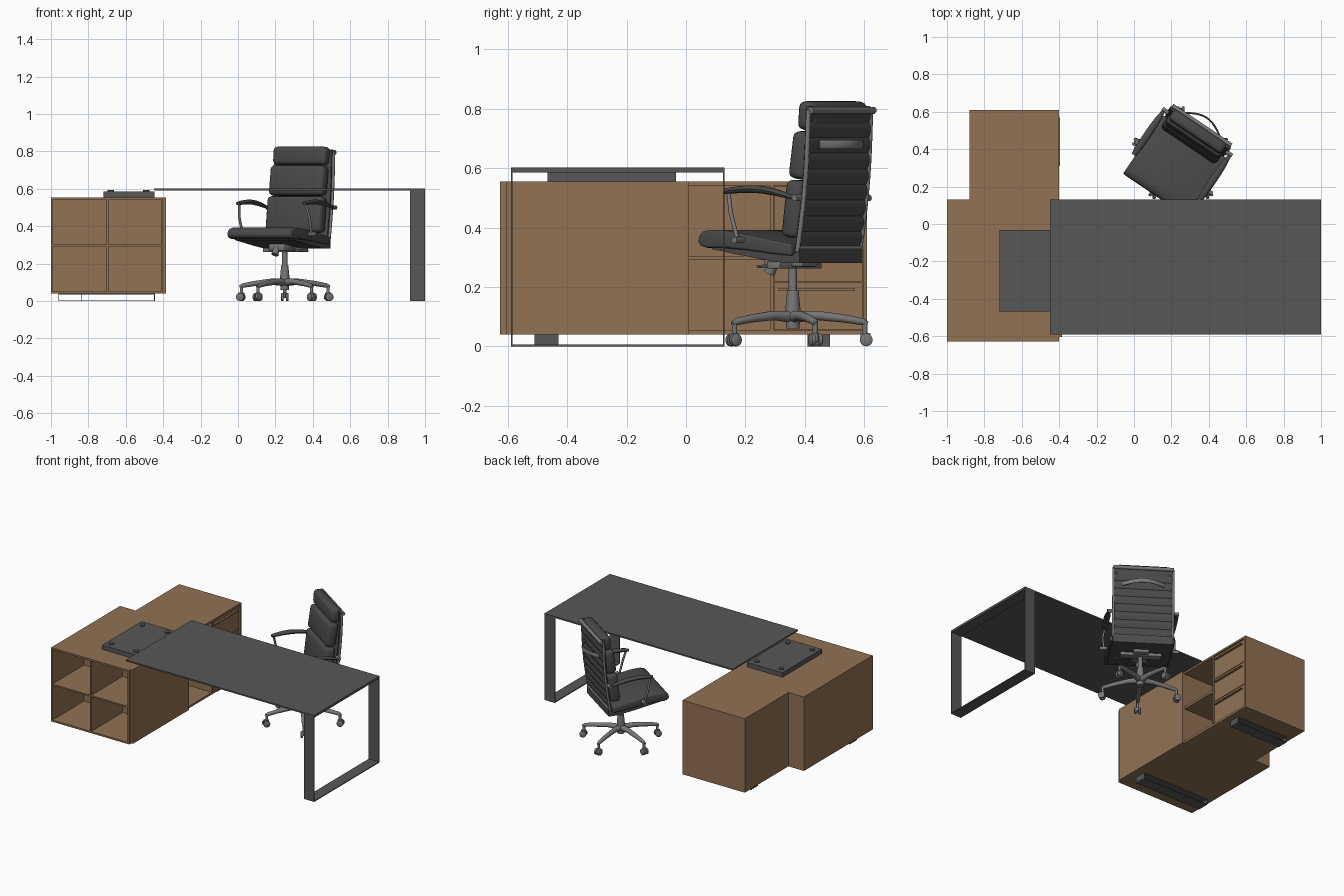
import bpy, bmesh, math
from mathutils import Matrix, Vector as V

if "Cube" in bpy.data.objects:
    bpy.data.objects.remove(bpy.data.objects["Cube"])

def material(name, c):
    m = bpy.data.materials.new(name)
    m.diffuse_color = (*c, 1)
    m.use_nodes = True
    m.node_tree.nodes["Principled BSDF"].inputs["Base Color"].default_value = m.diffuse_color
    return m

WOOD = material("brown wood", (0.285, 0.168, 0.088))
DARK = material("dark grey lacquer", (0.095, 0.095, 0.095))
LEATHER = material("charcoal leather", (0.068, 0.068, 0.068))
METAL = material("grey metal", (0.19, 0.19, 0.19))

WORLD = Matrix()
CHAIR = Matrix.Translation((0.25, 0.36, 0)) @ Matrix.Rotation(math.radians(-34), 4, 'Z')

def finish(name, bm, mat, M, bevel=0, segs=3):
    bmesh.ops.recalc_face_normals(bm, faces=bm.faces)
    if bevel:
        sharp = [e for e in bm.edges if e.calc_face_angle(0) > 0.6]
        bmesh.ops.bevel(bm, geom=sharp, offset=bevel, segments=segs, profile=0.5,
                        affect='EDGES', clamp_overlap=True)
    for f in bm.faces:
        f.smooth = True
    for e in bm.edges:
        e.smooth = e.calc_face_angle(0) < math.radians(35)
    bm.transform(M)
    me = bpy.data.meshes.new(name)
    bm.to_mesh(me)
    bm.free()
    me.materials.append(mat)
    ob = bpy.data.objects.new(name, me)
    bpy.context.collection.objects.link(ob)
    return ob

def box(name, x, y, z, mat=WOOD, M=WORLD, bevel=0, tilt=0):
    bm = bmesh.new()
    bmesh.ops.create_cube(bm, size=1)
    bm.transform(Matrix.Diagonal((x[1]-x[0], y[1]-y[0], z[1]-z[0], 1)))
    c = V((sum(x)/2, sum(y)/2, sum(z)/2))
    return finish(name, bm, mat, M @ Matrix.Translation(c) @ Matrix.Rotation(tilt, 4, 'X'), bevel)

def prism(name, pts, x0, x1, mat, M, bevel=0):
    """Extrude a (y, z) outline along x."""
    bm = bmesh.new()
    f = bm.faces.new([bm.verts.new((x0, y, z)) for y, z in pts])
    g = bmesh.ops.extrude_face_region(bm, geom=[f])
    bmesh.ops.translate(bm, verts=[v for v in g['geom'] if isinstance(v, bmesh.types.BMVert)],
                        vec=(x1-x0, 0, 0))
    return finish(name, bm, mat, M, bevel)

def sweep(name, path, radii, mat, M=CHAIR, flat=1.0, n=14):
    """Sweep a round or flattened section along a path."""
    bm = bmesh.new()
    path = [V(p) for p in path]
    if not isinstance(radii, (list, tuple)):
        radii = [radii] * len(path)
    d = (path[-1] - path[0]).normalized()
    ref = V((0, 0, 1)) if abs(d.z) < 0.8 else V((0, 1, 0))
    rings = []
    for i, p in enumerate(path):
        t = (path[min(i+1, len(path)-1)] - path[max(i-1, 0)]).normalized()
        u = t.cross(ref).normalized()
        v = u.cross(t)
        rings.append([bm.verts.new(p + radii[i] * (u*math.cos(a) + v*flat*math.sin(a)))
                      for a in (2*math.pi*k/n for k in range(n))])
    for a, b in zip(rings, rings[1:]):
        for k in range(n):
            bm.faces.new((a[k], a[(k+1) % n], b[(k+1) % n], b[k]))
    bm.faces.new(rings[0])
    bm.faces.new(rings[-1])
    return finish(name, bm, mat, M)

# --- desk: thin top and flat-band loop leg ---
box("desk_top", (-0.45, 1), (-0.59, 0.13), (0.592, 0.602), DARK)
for nm, y, z in (("front", (-0.59, -0.584), (0, 0.592)), ("back", (0.124, 0.13), (0, 0.592)),
                 ("bottom", (-0.584, 0.124), (0, 0.006)), ("upper", (-0.584, 0.124), (0.586, 0.592))):
    box("leg_band_" + nm, (0.92, 1), y, z, DARK)

# --- raised plate on the cabinet with four spacers ---
box("support_plate", (-0.72, -0.447), (-0.467, -0.033), (0.555, 0.586), DARK)
for x in (-0.68, -0.49):
    for y in (-0.42, -0.08):
        sweep("plate_spacer", [(x, y, 0.585), (x, y, 0.594)], 0.017, DARK, WORLD, n=20)

# --- cabinet: front cubbies ---
Z0, Z1 = 0.04, 0.555
Y0, YB = -0.627, -0.28
box("cabinet_core", (-1, -0.40), (YB, 0.01), (Z0, Z1))
for x in ((-1, -0.99), (-0.703, -0.693), (-0.412, -0.40)):
    box("cubby_upright", x, (Y0, YB), (Z0, Z1))
for x in ((-0.99, -0.703), (-0.693, -0.412)):
    for z in ((Z0, 0.052), (0.293, 0.303), (0.543, Z1)):
        box("cubby_board", x, (Y0, YB), z)
box("sliding_door", (-0.40, -0.386), (-0.605, 0.01), (Z0, Z1))

# --- cabinet: rear wing with open shelf and drawers ---
box("wing_corner", (-1, -0.78), (0.01, 0.13), (Z0, Z1))
box("wing_back", (-0.88, -0.78), (0.13, 0.61), (Z0, Z1))
box("wing_floor", (-0.78, -0.40), (0.01, 0.61), (Z0, 0.055))
box("wing_top", (-0.78, -0.40), (0.01, 0.61), (0.542, Z1))
box("wing_side", (-0.78, -0.40), (0.597, 0.61), (0.055, 0.542))
box("wing_divider", (-0.78, -0.40), (0.283, 0.295), (0.055, 0.542))
box("wing_shelf", (-0.78, -0.405), (0.01, 0.283), (0.29, 0.305))
for i in range(3):
    z = 0.057 + i * 0.162
    box("drawer", (-0.78, -0.408), (0.297, 0.595), (z, z + 0.158))
    box("drawer_pull", (-0.408, -0.395), (0.31, 0.57), (z + 0.13, z + 0.137))

# --- cabinet feet: flat-band loops ---
for x0, y in ((-0.96, (-0.51, -0.43)), (-0.84, (0.41, 0.485))):
    box("foot_bottom", (x0, -0.445), y, (0, 0.004), DARK)
    box("foot_upper", (x0, -0.445), y, (0.036, 0.04), DARK)
    for x in (x0, -0.449):
        box("foot_end", (x, x + 0.004), y, (0.004, 0.036), DARK)

# --- chair seat ---
prism("seat_cushion", [(-0.25, 0.352), (-0.246, 0.372), (-0.232, 0.386), (-0.205, 0.392),
      (-0.15, 0.391), (-0.05, 0.376), (0.05, 0.358), (0.13, 0.345), (0.13, 0.305),
      (0.05, 0.312), (-0.05, 0.324), (-0.15, 0.333), (-0.215, 0.332), (-0.24, 0.338)],
      -0.205, 0.205, LEATHER, CHAIR, 0.008)
prism("seat_sling", [(-0.2, 0.335), (0.0, 0.32), (0.13, 0.31), (0.155, 0.33), (0.155, 0.28),
      (0.1, 0.28), (0.0, 0.293), (-0.2, 0.327)], -0.19, 0.19, LEATHER, CHAIR)

# --- chair back: ribbed shell, three pads, side rails ---
def back_y(z):
    t = (z - 0.28) / 0.53
    return 0.138 + 0.052 * t + 0.012 * math.sin(math.pi * t)

zs = [0.28 + 0.53 * i / 80 for i in range(81)]
rear = [(back_y(z) + 0.006 * abs(math.sin(math.pi * 10 * i / 80)), z) for i, z in enumerate(zs)]
front = [(back_y(z) - 0.014, z) for z in zs]
prism("back_shell", rear + front[::-1], -0.183, 0.183, LEATHER, CHAIR)
for nm, w, y, z, tilt in (("head_pad", 0.17, (0.128, 0.193), (0.728, 0.825), -0.08),
                          ("middle_pad", 0.174, (0.1, 0.166), (0.563, 0.724), -0.14),
                          ("lower_pad", 0.178, (0.075, 0.143), (0.365, 0.56), -0.12)):
    box(nm, (-w, w), y, z, LEATHER, CHAIR, 0.022, tilt)
sweep("top_rail", [(-0.19, 0.2, 0.795), (0.19, 0.2, 0.795)], 0.012, METAL)
sweep("bottom_rail", [(-0.19, 0.146, 0.33), (0.19, 0.146, 0.33)], 0.009, METAL)
arc = [(-0.13 + 0.26 * i / 16, 0.195 + 0.055 * math.sin(math.pi * i / 16), 0.68) for i in range(17)]
sweep("back_handle", arc, 0.005, METAL, flat=3.0)

for s in (-1, 1):
    sweep("back_side_rail", [(s * 0.188, back_y(z), z) for z in zs[6::6]], 0.008, METAL)
    # arms: padded rest, strut and pivot bolt
    ts = [i / 14 for i in range(15)]
    sweep("arm_rest", [(s * 0.213, -0.132 + 0.285 * t, 0.522 - 0.024 * t + 0.018 * math.sin(math.pi * t))
                       for t in ts],
          [0.009 + 0.011 * math.sin(math.pi * min(1, t + 0.06)) ** 0.5 for t in ts[:-1]] + [0.009],
          LEATHER, flat=0.65)
    sweep("arm_strut", [(s * 0.213, -0.118, 0.52), (s * 0.226, -0.1, 0.45), (s * 0.222, -0.075, 0.36)],
          0.007, METAL)
    sweep("arm_bolt", [(s * 0.19, -0.07, 0.358), (s * 0.25, -0.07, 0.358)], 0.011, METAL)
    sweep("arm_rear_bolt", [(s * 0.185, 0.158, 0.5), (s * 0.225, 0.158, 0.5)], 0.011, METAL)

# --- chair mechanism and column ---
box("tilt_housing", (-0.05, 0.05), (-0.085, 0.07), (0.268, 0.305), METAL, CHAIR, 0.008)
box("seat_bracket", (-0.13, 0.13), (-0.02, 0.03), (0.262, 0.285), METAL, CHAIR, 0.004)
sweep("tension_knob", [(0, -0.075, 0.285), (0, -0.095, 0.248)], [0.016, 0.02], METAL)
sweep("height_lever", [(0.04, -0.03, 0.275), (0.17, -0.03, 0.268)], 0.005, METAL)
sweep("gas_column", [(0, 0, 0.16), (0, 0, 0.275)], 0.014, METAL)
sweep("column_sleeve", [(0, 0, 0.06), (0, 0, 0.12), (0, 0, 0.19)], [0.022, 0.026, 0.019], METAL, n=20)

# --- five-star base with twin-wheel casters ---
for k in range(5):
    M = Matrix.Translation((0.25, 0.36, 0)) @ Matrix.Rotation(math.tau * k / 5 + math.pi / 2, 4, 'Z')
    sweep("base_arm", [(0.012, 0, 0.1), (0.08, 0, 0.104), (0.17, 0, 0.094), (0.235, 0, 0.083), (0.252, 0, 0.076)],
          [0.02, 0.016, 0.014, 0.012, 0.008], METAL, M)
    sweep("caster_stem", [(0.243, 0, 0.03), (0.243, 0, 0.085)], 0.009, METAL, M)
    box("caster_hood", (0.228, 0.262), (-0.006, 0.006), (0.015, 0.045), METAL, M, 0.004)
    for s in (-1, 1):
        sweep("caster_wheel", [(0.247, s * 0.006, 0.0215), (0.247, s * 0.018, 0.0215), (0.247, s * 0.021, 0.0215)],
              [0.0215, 0.0215, 0.016], METAL, M, n=20)
